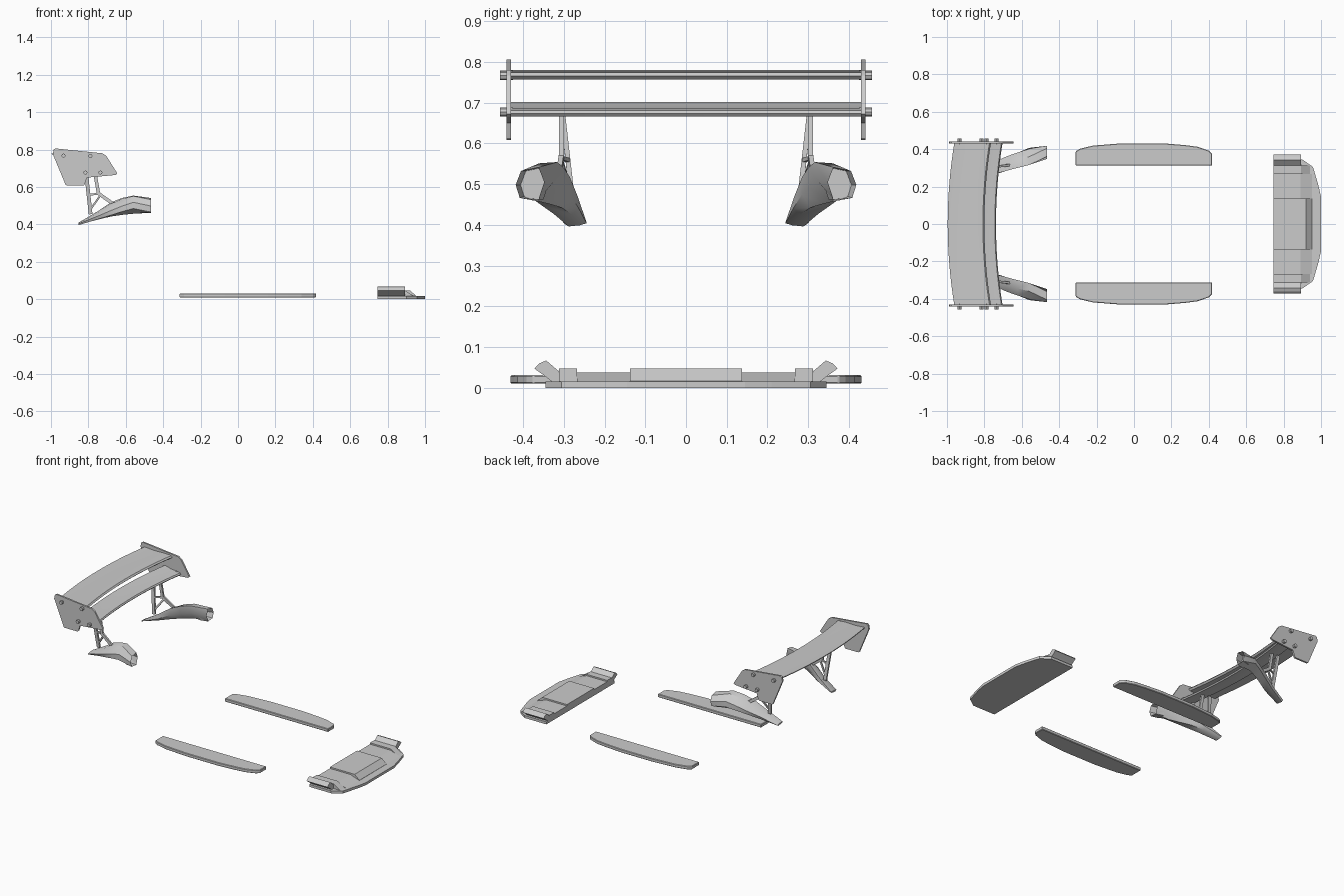
import bpy, bmesh, math
from mathutils import Vector

if "Cube" in bpy.data.objects:
    bpy.data.objects.remove(bpy.data.objects["Cube"])


def finish(name, bm, mirror=False, smooth=None):
    bmesh.ops.recalc_face_normals(bm, faces=bm.faces)
    me = bpy.data.meshes.new(name)
    bm.to_mesh(me)
    bm.free()
    ob = bpy.data.objects.new(name, me)
    bpy.context.collection.objects.link(ob)
    if mirror:
        m = ob.modifiers.new("mirror", 'MIRROR')
        m.use_axis = (False, True, False)
        m.use_clip = False
        m.use_mirror_merge = False
    if smooth:
        bpy.ops.object.select_all(action='DESELECT')
        ob.select_set(True)
        bpy.context.view_layer.objects.active = ob
        bpy.ops.object.shade_smooth_by_angle(angle=math.radians(smooth))
    return ob


def loft(bm, rings, caps=True):
    vs = [[bm.verts.new(p) for p in r] for r in rings]
    n = len(vs[0])
    for a, b in zip(vs, vs[1:]):
        for i in range(n):
            bm.faces.new((a[i], a[(i + 1) % n], b[(i + 1) % n], b[i]))
    if caps:
        return bm.faces.new(vs[0]), bm.faces.new(vs[-1])


def prism(name, pts, axis, lo, hi, mirror=False, bevel=0):
    place = {'x': lambda p, t: (t, p[0], p[1]),
             'y': lambda p, t: (p[0], t, p[1]),
             'z': lambda p, t: (p[0], p[1], t)}[axis]
    bm = bmesh.new()
    loft(bm, [[place(p, t) for p in pts] for t in (lo, hi)])
    ob = finish(name, bm, mirror)
    if bevel:
        b = ob.modifiers.new("bevel", 'BEVEL')
        b.width, b.segments = bevel, 1
    return ob


def bar(bm, a, b, w, t):
    a, b = Vector(a), Vector(b)
    d = (b - a).normalized()
    u = d.cross(Vector((0, 1, 0))).normalized() * w / 2
    v = d.cross(u).normalized() * t / 2
    loft(bm, [[p + u + v, p - u + v, p - u - v, p + u - v] for p in (a, b)])


# side skirts
prism("side_skirt", [(-.312, .312), (.418, .312), (.418, .375), (.40, .392), (.34, .413),
                     (.27, .422), (.16, .431), (-.07, .431), (-.22, .419), (-.29, .402),
                     (-.312, .388)], 'z', .010, .031, True, .003)

# front splitter: base plate and raised panels
half = [(.745, .345), (.90, .345), (.957, .305), (.985, .21), (1.0, .145)]
prism("splitter_plate", half + [(x, -y) for x, y in reversed(half)], 'z', 0, .016)
prism("splitter_side_panel", [(.745, .01), (.745, .038), (.89, .038), (.955, .015), (.955, .01)],
      'y', -.268, .268)
prism("splitter_centre_panel", [(.745, .01), (.745, .047), (.92, .047), (.953, .017), (.953, .01)],
      'y', -.137, .137)
prism("splitter_outer_block", [(.745, .01), (.745, .047), (.893, .047), (.94, .016), (.94, .01)],
      'y', .268, .312, True)
prism("splitter_winglet", [(.305, .036), (.315, .043), (.343, .067), (.360, .060), (.372, .047),
                           (.345, .028), (.330, .016), (.305, .016)], 'x', .745, .893, True)

# tapered air scoops with an open front
sections = [
    (-.465, [(.348, .505), (.362, .541), (.405, .532), (.418, .498), (.408, .466), (.362, .462)]),
    (-.56, [(.325, .505), (.316, .554), (.36, .551), (.402, .518), (.407, .485), (.36, .457)]),
    (-.62, [(.305, .49), (.301, .541), (.345, .536), (.383, .498), (.382, .468), (.335, .451)]),
    (-.68, [(.285, .475), (.285, .517), (.33, .509), (.362, .474), (.356, .449), (.305, .442)]),
    (-.75, [(.263, .44), (.266, .470), (.30, .463), (.330, .444), (.325, .427), (.28, .425)]),
    (-.853, [(.244, .404), (.245, .409), (.27, .408), (.299, .403), (.288, .396), (.26, .399)])]
bm = bmesh.new()
front, _ = loft(bm, [[(x, y, z) for y, z in s] for x, s in sections])
bmesh.ops.inset_region(bm, faces=[front], thickness=.007)
inner = bmesh.ops.extrude_discrete_faces(bm, faces=[front])['faces'][0]
bmesh.ops.translate(bm, verts=inner.verts, vec=(-.05, -.012, 0))
finish("air_scoop", bm, True, 35)

# truss struts between scoops and wing
bm = bmesh.new()
bar(bm, (-.812, .303, .675), (-.788, .278, .455), .02, .012)
bar(bm, (-.765, .305, .675), (-.745, .306, .56), .018, .012)
bar(bm, (-.747, .306, .566), (-.665, .315, .508), .018, .012)
bar(bm, (-.797, .288, .558), (-.742, .306, .564), .010, .009)
bar(bm, (-.785, .284, .485), (-.735, .306, .556), .010, .009)
finish("wing_strut", bm, True)


# bowed wing elements
def wing(name, profile):
    bm = bmesh.new()
    n = 16
    rings = []
    for i in range(n + 1):
        y = -.432 + .864 * i / n
        bow = .035 * (y / .432) ** 2
        rings.append([(x + bow, y, z) for x, z in profile])
    loft(bm, rings)
    return finish(name, bm, smooth=40)


wing("upper_wing", [(-.80, .765), (-.808, .774), (-.86, .777), (-.93, .775), (-.996, .780),
                    (-.996, .775), (-.93, .763), (-.86, .756), (-.81, .756)])
wing("lower_wing", [(-.738, .673), (-.744, .681), (-.77, .685), (-.81, .689), (-.852, .701),
                    (-.852, .697), (-.81, .676), (-.77, .666), (-.744, .666)])

# end plates
prism("end_plate", [(-.976, .806), (-.985, .800), (-.990, .775), (-.922, .612), (-.915, .608),
                    (-.826, .608), (-.820, .613), (-.808, .650), (-.655, .664), (-.645, .672),
                    (-.704, .766), (-.725, .780)], 'y', .430, .441, True)

# fixing bolts
bm = bmesh.new()
for x, z in [(-.933, .768), (-.789, .766), (-.816, .677), (-.736, .677)]:
    ring = [(x + .011 * math.cos(k * math.pi / 4), z + .011 * math.sin(k * math.pi / 4))
            for k in range(8)]
    loft(bm, [[(px, y, pz) for px, pz in ring] for y in (.425, .457)])
finish("fixing_bolts", bm, True)
